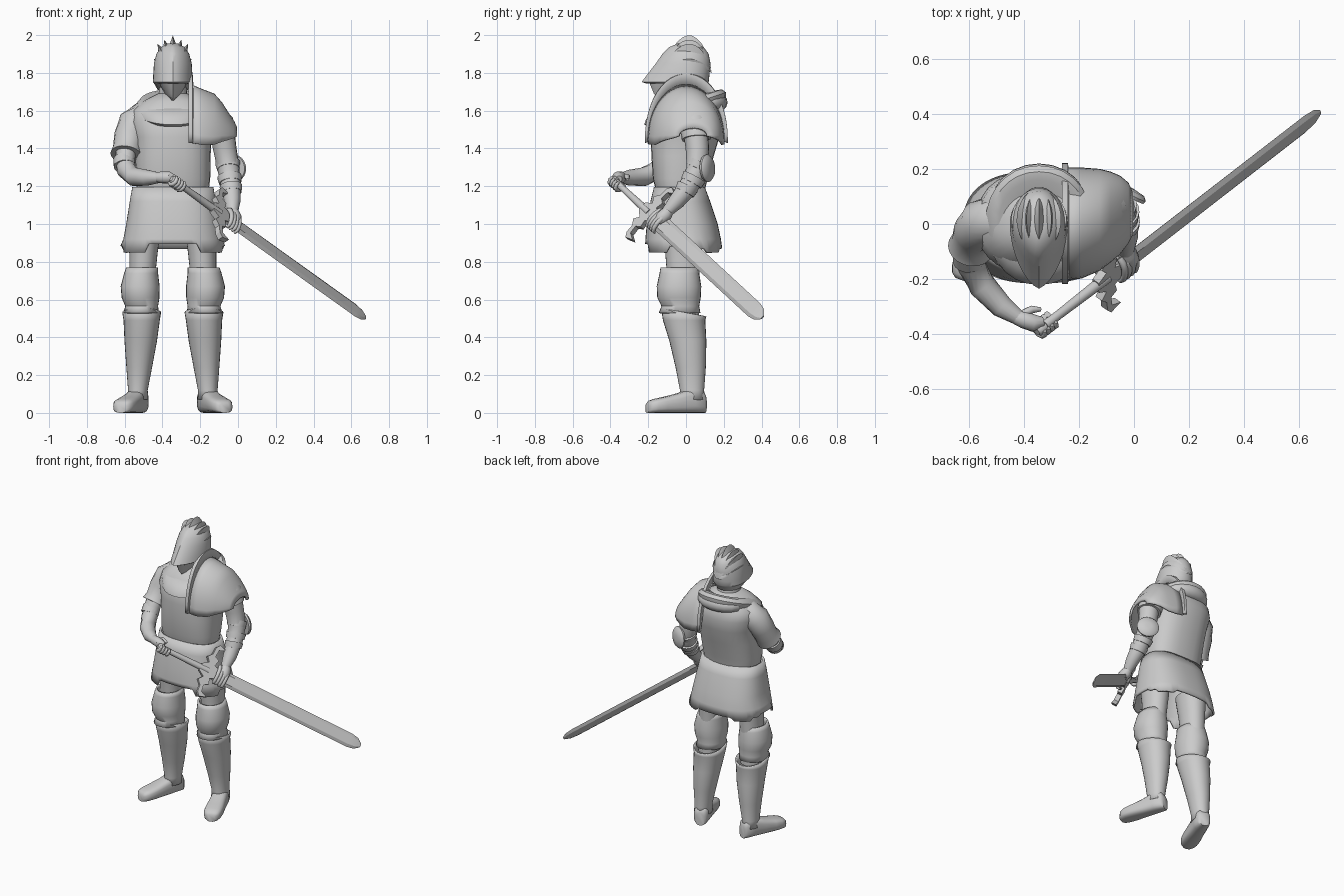
import bpy, bmesh
from math import sin, cos, pi, radians
from mathutils import Vector as V

CX = -0.345  # body axis


def finish(name, bm, thick=0, angle=40):
    bmesh.ops.recalc_face_normals(bm, faces=bm.faces)
    me = bpy.data.meshes.new(name)
    bm.to_mesh(me)
    bm.free()
    ob = bpy.data.objects.new(name, me)
    bpy.context.collection.objects.link(ob)
    if thick:
        m = ob.modifiers.new("thickness", 'SOLIDIFY')
        m.thickness = thick
    bpy.ops.object.select_all(action='DESELECT')
    ob.select_set(True)
    bpy.context.view_layer.objects.active = ob
    bpy.ops.object.shade_smooth_by_angle(angle=radians(angle))
    return ob


def loft(name, rings, caps=True, closed=True, **kw):
    bm = bmesh.new()
    rows = [[bm.verts.new(p) for p in r] for r in rings]
    n = len(rows[0])
    for a, b in zip(rows, rows[1:]):
        for i in range(n if closed else n - 1):
            j = (i + 1) % n
            bm.faces.new((a[i], a[j], b[j], b[i]))
    if caps:
        bm.faces.new(rows[0])
        bm.faces.new(rows[-1])
    return finish(name, bm, **kw)


def sgnpow(v, e):
    return (1 if v >= 0 else -1) * abs(v) ** e


def ring(cx, cy, z, rx, ry, p=2.3, tilt=0, n=28):
    out = []
    for i in range(n):
        a = 2 * pi * i / n
        y = ry * sgnpow(sin(a), 2 / p)
        out.append(V((cx + rx * sgnpow(cos(a), 2 / p), cy + y, z + tilt * y)))
    return out


def tube(name, pts, radii, n=14, **kw):
    pts = [V(p) for p in pts]
    rings = []
    for i, p in enumerate(pts):
        t = (pts[min(i + 1, len(pts) - 1)] - pts[max(i - 1, 0)]).normalized()
        u = t.cross(V((0.3, 0.9, 0.1))).normalized()
        w = t.cross(u)
        rings.append([p + radii[i] * (u * cos(2 * pi * k / n) + w * sin(2 * pi * k / n)) for k in range(n)])
    return loft(name, rings, **kw)


# Legs, both sides
for s, side in ((-1, "right"), (1, "left")):
    def rows(data, p=2.1):
        return [ring(CX + s * o, cy, z, rx, ry, p) for o, cy, z, rx, ry in data]
    loft(side + "_thigh", rows([(.15, -.02, 1.0, .09, .11), (.155, -.015, .85, .075, .095), (.162, -.015, .72, .068, .085),
                                (.165, -.01, .5, .07, .08)]))
    loft(side + "_knee_guard", rows([(.163, -.035, .77, .084, .1), (.168, -.035, .74, .09, .105), (.173, -.037, .67, .103, .118),
                                     (.171, -.037, .61, .1, .115), (.165, -.03, .565, .087, .1), (.168, -.034, .53, .094, .11)]),
         caps=False, thick=.012)
    # Greave rim rises at the front
    greave = rows([(.165, -.012, .53, .103, .12), (.165, -.01, .49, .096, .112), (.17, .01, .38, .086, .098),
                   (.178, .025, .24, .068, .08), (.185, .032, .12, .052, .064), (.187, .032, .07, .056, .068)])
    for q in greave[0]:
        q.z -= .18 * q.y
    loft(side + "_greave", greave, caps=False, thick=.01)
    foot = []
    for u, w, h in ((0, .03, .09), (.015, .045, .12), (.07, .052, .135), (.15, .054, .105), (.23, .06, .085), (.28, .058, .075),
                    (.31, .048, .065), (.325, .03, .05)):
        c = V((CX + s * (.165 + .34 * u), .1 - .94 * u, 0))
        side_dir = V((.94, s * .34, 0))
        foot.append([c + side_dir * q.x * w + V((0, 0, h / 2 * (1 + q.y))) for q in ring(0, 0, 0, 1, 1, 3, n=20)])
    loft(side + "_boot", foot, angle=60)

# Skirt with a notched hem
hem_rings = []
for cy, z, rx, ry in ((-.035, 1.195, .215, .135), (-.03, 1.12, .228, .158), (-.02, 1.0, .247, .188), (-.015, .92, .262, .2), (-.012, .84, .277, .204)):
    r = ring(CX, cy, z, rx, ry, 2.5, n=64)
    if z == .84:
        for q in r:
            x = abs(q.x - CX)
            if q.y < -.1:
                q.z = .895 if x < .13 else .85
            elif q.y < .05:
                q.z = .885
            else:
                q.z = .85 if .14 < x < .24 else .87
    hem_rings.append(r)
loft("skirt", hem_rings, caps=False, thick=.014)

# Torso
loft("torso", [ring(CX, cy, z, rx, ry, 2.5) for cy, z, rx, ry in (
    (-.03, 1.12, .18, .12), (-.03, 1.2, .193, .135), (-.03, 1.24, .198, .145), (-.018, 1.36, .2, .165), (-.005, 1.46, .205, .182),
    (.005, 1.54, .225, .185), (.015, 1.6, .215, .165), (.02, 1.65, .16, .13), (.02, 1.69, .08, .08))])

# Draped collar and hood folds
loft("collar_drape", [ring(CX, cy, z, rx, ry, 2.1, t) for cy, z, rx, ry, t in (
    (.0, 1.575, .165, .2, .3), (-.005, 1.595, .19, .216, .32), (0, 1.625, .195, .212, .34), (.005, 1.65, .175, .185, .34),
    (.01, 1.66, .145, .15, .32), (.015, 1.65, .1, .1, .3))])
tube("hood_fold", [(CX + .15 * cos(a), .055 + .115 * sin(a), 1.62 + .025 * sin(a)) for a in [pi * k / 12 for k in range(-1, 14)]],
     [.012 + .038 * abs(sin(pi * k / 14)) for k in range(15)], n=14)
tube("neck", [(CX, .02, 1.6), (CX, .01, 1.7), (CX, 0, 1.8)], [.085, .075, .07])


# Helmet with beaked visor
def helm_ring(z, rx, yf, yb, rise=0, n=32):
    out = []
    for i in range(n):
        a = 2 * pi * i / n
        x, c = sin(a), cos(a)
        y = yb * c if c < 0 else yf * (.72 * c + .28 * (1 - abs(x) ** 1.2))
        out.append(V((CX + rx * x, -y, z + rise * c * (c > 0))))
    return out


loft("helmet", [helm_ring(*r) for r in (
    (1.71, .08, .1, .095, .045), (1.745, .1, .215, .115, .0), (1.752, .106, .235, .12, .0), (1.785, .104, .21, .124),
    (1.85, .1, .16, .13), (1.9, .087, .125, .12), (1.935, .065, .092, .095), (1.955, .03, .045, .045))], angle=35)
loft("chin_guard", [helm_ring(*r) for r in ((1.655, .012, .14, -.1), (1.69, .045, .17, .02), (1.75, .078, .195, .07))])

# Crown blades fanned over the helmet
for k, (deg, h) in enumerate(((0, .205), (14, .188), (-14, .188), (27, .18), (-27, .18), (52, .128), (-52, .128))):
    r, axis = radians(deg), V((sin(radians(deg)), 0, cos(radians(deg))))
    across = V((cos(r), 0, -sin(r)))
    rings = []
    for i in range(13):
        t = i / 12
        a = radians(155 - 150 * t)
        c = V((CX, .01 + .125 * cos(a), 1.795))
        w = .003 + .018 * sin(pi * t)
        base = c + axis * h * sin(a) * .72
        rings.append([base - across * w, c + axis * h * (.72 + .28 * sin(pi * t)) * sin(a), base + across * w])
    loft("crown_blade_%d" % k, rings, angle=30)


# Shoulder mantle with upright rim on the left shoulder
def arch(x, yf, yb, zt, zb, n=24):
    c, r = (yf + yb) / 2, (yb - yf) / 2
    return [V((x, c - r * cos(pi * i / n), zb + (zt - zb) * sin(pi * i / n) ** .9)) for i in range(n + 1)]


loft("shoulder_mantle", [arch(*a) for a in (
    (-.25, -.205, .205, 1.74, 1.43), (-.19, -.198, .205, 1.715, 1.42), (-.125, -.17, .2, 1.69, 1.42), (-.085, -.14, .19, 1.645, 1.435),
    (-.05, -.11, .175, 1.59, 1.445), (-.02, -.07, .15, 1.545, 1.455), (-.004, -.04, .115, 1.51, 1.465))], caps=False, closed=False, thick=.014)
loft("mantle_rim", [arch(*a) for a in ((-.262, -.195, .195, 1.74, 1.44), (-.262, -.218, .222, 1.8, 1.43),
                                       (-.24, -.218, .222, 1.795, 1.43), (-.236, -.195, .195, 1.74, 1.44))],
     caps=False, closed=False, thick=.008)

# Right sleeve and arm
tube("right_sleeve", [(-.44, .03, 1.575), (-.5, .02, 1.56), (-.55, 0, 1.525), (-.575, -.03, 1.46), (-.586, -.06, 1.4), (-.592, -.085, 1.365)],
     [.075, .088, .09, .082, .076, .084], n=20)
tube("right_arm", [(-.59, -.06, 1.42), (-.598, -.105, 1.345), (-.59, -.15, 1.285), (-.55, -.225, 1.25), (-.48, -.3, 1.245), (-.42, -.34, 1.245)],
     [.055, .053, .052, .05, .042, .028], n=16)
tube("right_elbow_cuff", [(-.604, -.1, 1.345), (-.6, -.13, 1.305)], [.056, .058], n=18)

# Left sleeve, arm, bracer bands and elbow disc
tube("left_sleeve", [(-.2, .03, 1.57), (-.15, .04, 1.56), (-.1, .05, 1.52), (-.08, .055, 1.45)], [.08, .095, .085, .077], n=20)
tube("left_arm", [(-.085, .05, 1.5), (-.07, .06, 1.4), (-.05, .06, 1.29), (-.038, .015, 1.2), (-.03, -.05, 1.12), (-.03, -.1, 1.065)],
     [.066, .062, .058, .053, .044, .03], n=16)
for k, (y, z, x, r) in enumerate(((.072, 1.325, -.055, .066), (.045, 1.25, -.045, .065), (.01, 1.2, -.038, .06))):
    tube("left_bracer_band_%d" % k, [(x, y, z), (x + .004, y - .018, z - .034)], [r, r - .006], n=18)
disc_n = V((.45, .87, .05))
dc = V((-.022, .115, 1.295))
tube("elbow_disc", [dc - disc_n * .012, dc, dc + disc_n * .014, dc + disc_n * .02], [.07, .073, .06, .02], n=24)

# Sword frame: D along the blade, W across it, N its thickness
P = V((-.345, -.385, 1.235))
D = V((1.02, .79, -.73)).normalized()
W = V((0, -.73, -.79)).normalized()
N = D.cross(W)


def sp(w, d, n=0):
    return P + W * w + D * d + N * n


loft("sword_blade", [[sp(w, d), sp(w * .6, d, t), sp(-w * .6, d, t), sp(-w, d), sp(-w * .6, d, -t), sp(w * .6, d, -t)] for w, d, t in (
    (.036, .34, .013), (.047, .42, .013), (.047, 1.4, .011), (.038, 1.45, .009), (.012, 1.483, .004))], angle=20)
tube("sword_grip", [sp(0, d) for d in (.0, .02, .1, .36)], [.017, .02, .017, .022], n=12)
tube("sword_pommel", [sp(0, d) for d in (-.012, 0, .025, .035)], [.014, .024, .024, .015], n=12)
# Crossguard outline mirrored across the blade
half = [(.03, .425), (.045, .385), (.085, .395), (.1, .365), (.145, .37), (.165, .415), (.18, .365), (.155, .345), (.11, .342), (.08, .315), (.05, .34), (.025, .3)]
bm = bmesh.new()
outline = half + [(-w, d) for w, d in reversed(half)]
face = bm.faces.new([bm.verts.new(sp(w, d, -.016)) for w, d in outline])
ext = bmesh.ops.extrude_face_region(bm, geom=[face])
bmesh.ops.translate(bm, vec=N * .032, verts=[v for v in ext["geom"] if isinstance(v, bmesh.types.BMVert)])
finish("crossguard", bm, angle=25)


# Hands: palm plus fingers curled around the sword
def fingers(side, d0, rw, rn, a0, a1):
    for k in range(4):
        angles = [radians(a0 + (a1 - a0) * i / 6) for i in range(7)]
        tube("%s_finger_%d" % (side, k), [sp(rw * cos(a), d0 + k * .02, rn * sin(a)) for a in angles],
             [.012, .013, .0125, .012, .0115, .01, .006], n=10)


fingers("right", .005, .028, .026, 130, -110)
tube("right_palm", [(-.43, -.338, 1.247), (-.4, -.347, 1.247), (-.365, -.36, 1.246), (-.33, -.355, 1.238)], [.026, .032, .032, .018], n=12)
tube("right_thumb", [(-.4, -.325, 1.25), (-.37, -.31, 1.25), (-.34, -.31, 1.235)], [.015, .014, .008], n=10)
fingers("left", .42, .06, .032, 190, 370)
tube("left_palm", [(-.03, -.09, 1.075), (-.025, -.108, 1.05), (-.015, -.13, 1.03), (-.01, -.15, 1.01)], [.028, .037, .036, .02], n=12)
tube("left_thumb", [(-.05, -.11, 1.05), (-.075, -.135, 1.04), (-.08, -.16, 1.02)], [.016, .014, .008], n=10)
